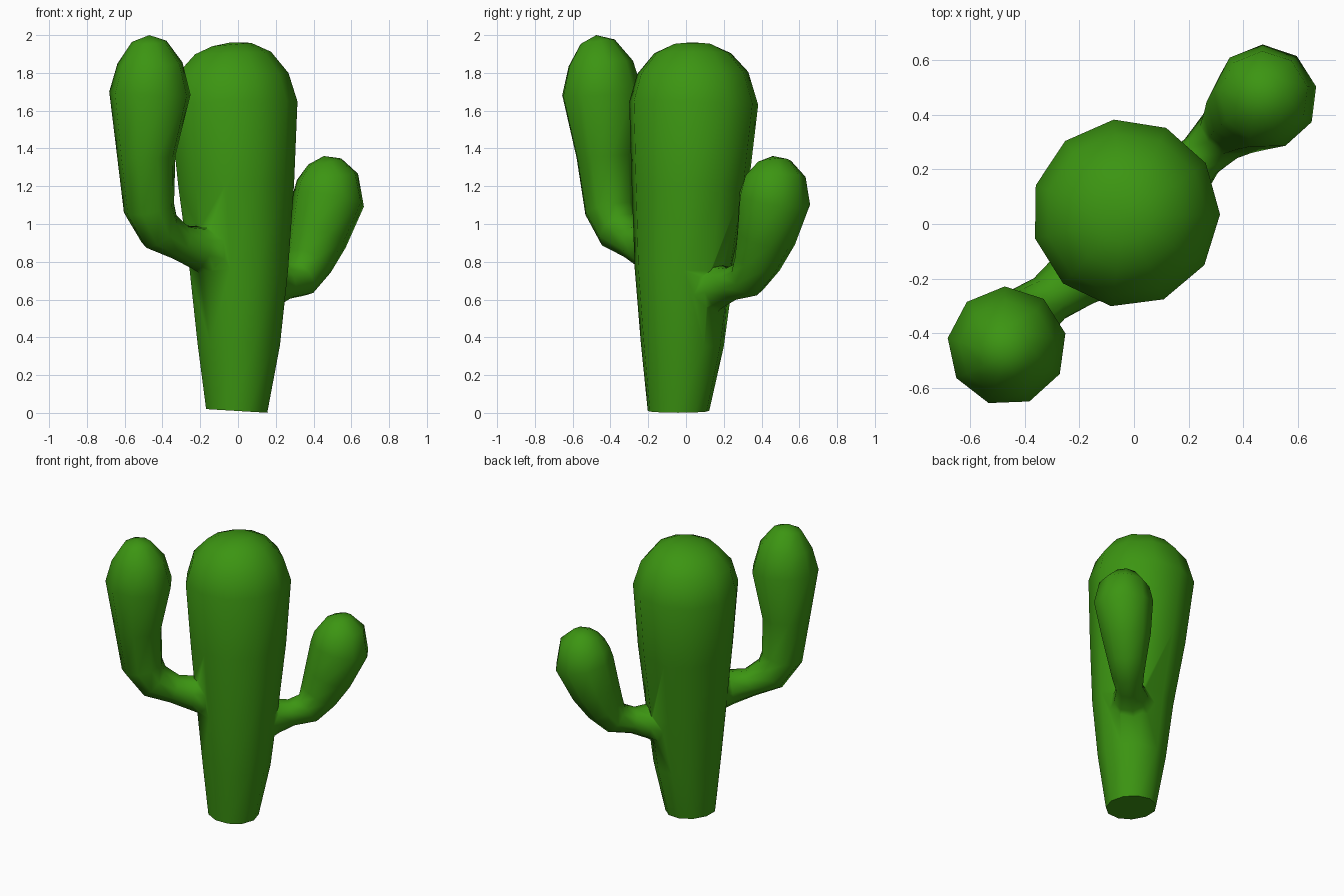
import bpy, bmesh, math
from mathutils import Vector

if "Cube" in bpy.data.objects:
    bpy.data.objects.remove(bpy.data.objects["Cube"])

green = bpy.data.materials.new("cactus green")
green.diffuse_color = (0.045, 0.30, 0.006, 1)
green.use_nodes = True
green.node_tree.nodes["Principled BSDF"].inputs["Base Color"].default_value = green.diffuse_color


def tube(name, rings, tip, sides, turn=0.0):
    """Loft round rings (x, y, z, radius) along their path, closing at a tip."""
    bm = bmesh.new()
    centres = [Vector(r[:3]) for r in rings] + [Vector(tip)]
    loops = []
    side = None
    for i, r in enumerate(rings):
        c = centres[i]
        t = (centres[i + 1] - centres[max(i - 1, 0)]).normalized()
        if side is None:
            # sideways axis, perpendicular to the diagonal plane of the arms
            side = Vector((1, -1, 0)).normalized()
        u = (side - t * side.dot(t)).normalized()
        v = t.cross(u)
        loops.append([bm.verts.new(c + r[3] * (math.cos(a) * u + math.sin(a) * v))
                      for a in (turn + 2 * math.pi * k / sides for k in range(sides))])
    for a, b in zip(loops, loops[1:]):
        for k in range(sides):
            n = (k + 1) % sides
            bm.faces.new((a[k], a[n], b[n], b[k]))
    bm.faces.new(loops[0][::-1])
    top = bm.verts.new(tip)
    for k in range(sides):
        bm.faces.new((loops[-1][k], loops[-1][(k + 1) % sides], top))
    bmesh.ops.recalc_face_normals(bm, faces=bm.faces)
    me = bpy.data.meshes.new(name)
    bm.to_mesh(me)
    bm.free()
    me.materials.append(green)
    ob = bpy.data.objects.new(name, me)
    bpy.context.collection.objects.link(ob)
    return ob


# Trunk: narrow foot, widening to a domed top
trunk = tube("cactus", [
    (-0.01, -0.04, 0.012, 0.165),
    (0.0, -0.02, 0.36, 0.222),
    (0.0, -0.01, 0.75, 0.265),
    (-0.015, 0.02, 1.20, 0.312),
    (-0.03, 0.04, 1.64, 0.345),
    (-0.03, 0.035, 1.80, 0.297),
    (-0.03, 0.035, 1.905, 0.205),
    (-0.035, 0.035, 1.95, 0.105),
], (-0.035, 0.035, 1.962), 11, 0.2)
for v in trunk.data.vertices:      # foot rests on the ground, slightly uneven
    if v.co.z < 0.1:
        v.co.z = max(0.0, 0.01 - 0.06 * v.co.x)

# Tall arm: short neck, elbow, upright club
tall_arm = tube("tall_arm", [
    (-0.12, -0.12, 0.87, 0.17),
    (-0.215, -0.205, 0.875, 0.115),
    (-0.31, -0.275, 0.905, 0.095),
    (-0.415, -0.355, 0.965, 0.12),
    (-0.47, -0.405, 1.08, 0.137),
    (-0.485, -0.43, 1.36, 0.157),
    (-0.465, -0.447, 1.69, 0.219),
    (-0.465, -0.455, 1.85, 0.175),
    (-0.47, -0.47, 1.965, 0.093),
], (-0.47, -0.475, 2.0), 9, 0.3)

# Short arm: neck low on the other side, leaning outwards
short_arm = tube("short_arm", [
    (0.10, 0.10, 0.665, 0.17),
    (0.175, 0.175, 0.67, 0.115),
    (0.245, 0.245, 0.685, 0.088),
    (0.325, 0.325, 0.71, 0.105),
    (0.375, 0.375, 0.80, 0.13),
    (0.42, 0.42, 0.93, 0.162),
    (0.48, 0.465, 1.13, 0.194),
    (0.475, 0.468, 1.25, 0.165),
    (0.46, 0.465, 1.33, 0.09),
], (0.455, 0.46, 1.36), 9, 0.3)

# Merge the arms into the trunk as one skin
bpy.context.view_layer.objects.active = trunk
trunk.select_set(True)
for arm in (tall_arm, short_arm):
    mod = trunk.modifiers.new("union", 'BOOLEAN')
    mod.operation = 'UNION'
    mod.solver = 'EXACT'
    mod.object = arm
    bpy.ops.object.modifier_apply(modifier=mod.name)
    bpy.data.objects.remove(arm)
bpy.ops.object.shade_smooth_by_angle(angle=math.radians(62))
